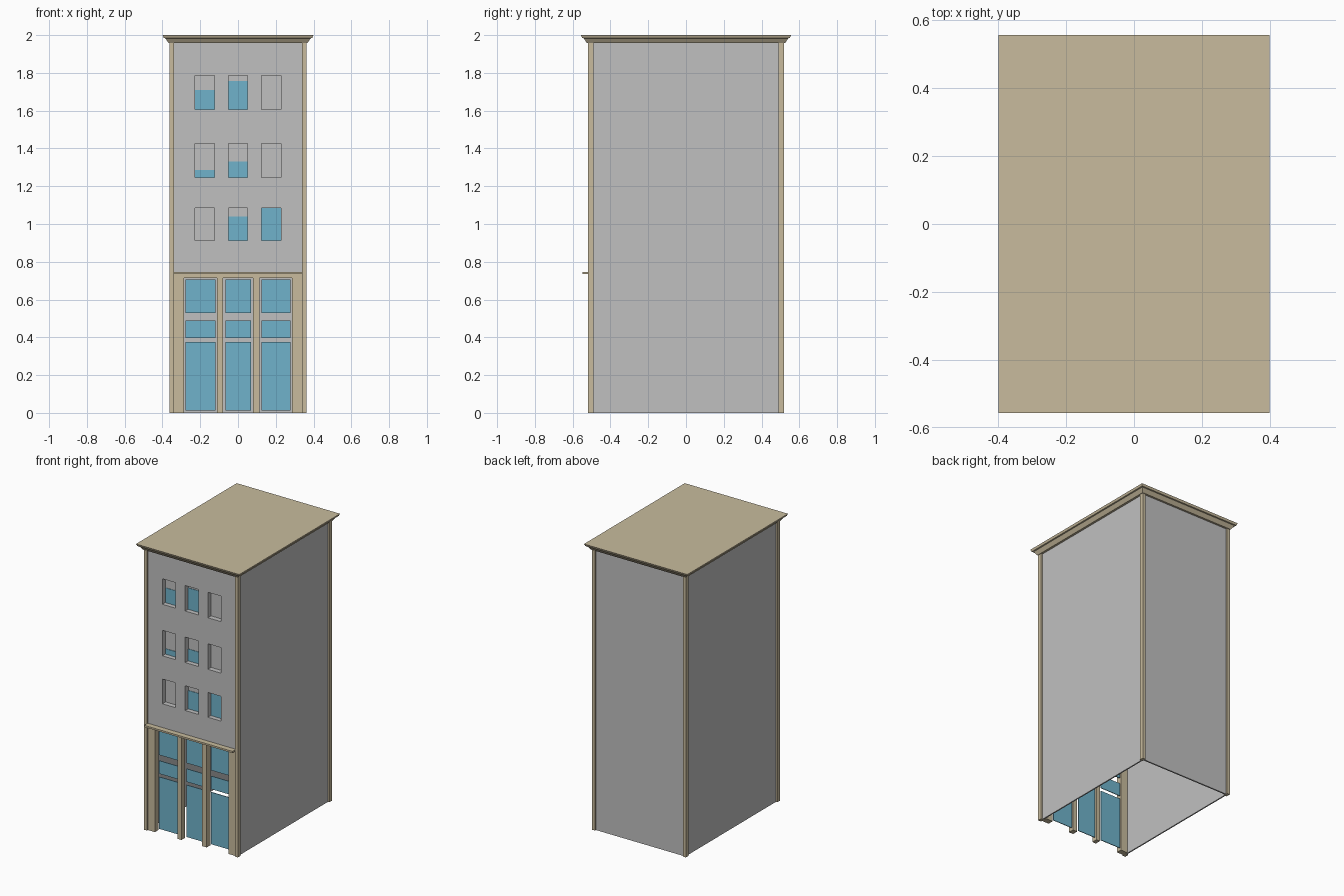
import bpy
import bmesh

if "Cube" in bpy.data.objects:
    bpy.data.objects.remove(bpy.data.objects["Cube"], do_unlink=True)


def material(name, rgb):
    m = bpy.data.materials.new(name)
    m.use_nodes = True
    m.diffuse_color = (*rgb, 1)
    m.node_tree.nodes["Principled BSDF"].inputs["Base Color"].default_value = (*rgb, 1)
    return m


GREY = material("wall grey", (0.53, 0.53, 0.53))
TAN = material("stone tan", (0.58, 0.5, 0.34))
BLUE = material("glass blue", (0.16, 0.45, 0.6))


def finish(name, bm, mat):
    mesh = bpy.data.meshes.new(name)
    bm.to_mesh(mesh)
    bm.free()
    mesh.materials.append(mat)
    ob = bpy.data.objects.new(name, mesh)
    bpy.context.collection.objects.link(ob)
    return ob


def box(name, x, y, z, mat):
    """Box from (min, max) pairs."""
    bm = bmesh.new()
    bmesh.ops.create_cube(bm, size=1)
    for v in bm.verts:
        v.co = [r[0] + (c + 0.5) * (r[1] - r[0]) for c, r in zip(v.co, (x, y, z))]
    return finish(name, bm, mat)


def pierced_wall(name, xs, zs, y, depth, is_hole, mat):
    """Upright sheet on a grid of lines, with open cells, thickened inward."""
    bm = bmesh.new()
    verts = [[bm.verts.new((x, y, z)) for x in xs] for z in zs]
    for j in range(len(zs) - 1):
        for i in range(len(xs) - 1):
            if not is_hole(i, j):
                bm.faces.new((verts[j][i], verts[j][i + 1],
                              verts[j + 1][i + 1], verts[j + 1][i]))
    ob = finish(name, bm, mat)
    mod = ob.modifiers.new("thickness", "SOLIDIFY")
    mod.thickness = depth
    mod.offset = -1
    return ob


HX, HY = 0.363, 0.52      # outer half sizes at the corner posts
FRONT, GLASS = -0.51, -0.475
EAVES = 1.957

# Corner posts
for sx, side in ((-1, "right"), (1, "left")):
    for sy, end in ((-1, "front"), (1, "back")):
        box(f"{end}_{side}_post", sorted((sx * 0.34, sx * HX)),
            sorted((sy * 0.49, sy * HY)), (0, EAVES), TAN)
    # Plain side walls, set back from the posts
    box(f"{side}_wall", sorted((sx * 0.343, sx * 0.352)), (-0.495, 0.495), (0, EAVES), GREY)
box("back_wall", (-0.345, 0.345), (0.5, 0.51), (0, EAVES), GREY)

# Upper facade with nine window openings
cols = ((-0.227, -0.125), (-0.051, 0.051), (0.125, 0.227))
rows = ((0.912, 1.085), (1.247, 1.425), (1.607, 1.785))
xs = [-0.341] + [v for c in cols for v in c] + [0.341]
zs = [0.735] + [v for r in rows for v in r] + [EAVES]
pierced_wall("upper_facade", xs, zs, FRONT, 0.035,
             lambda i, j: i % 2 and j % 2, GREY)
box("window_blinds", (-0.25, 0.25), (GLASS, GLASS + 0.008), (0.89, 1.81), GREY)

# Glass showing under blinds drawn to different heights
glass_tops = ((None, 1.04, 1.085), (1.285, 1.33, None), (1.71, 1.757, None))
for r, tops in enumerate(glass_tops):
    for c, top in enumerate(tops):
        if top:
            box(f"window_glass_{r}_{c}", cols[c], (GLASS - 0.003, GLASS + 0.002),
                (rows[r][0], top), BLUE)

# Shopfront frame with three open bays
bays = ((-0.285, -0.11), (-0.08, 0.08), (0.115, 0.285))
xs = [-0.341] + [v for b in bays for v in b] + [0.341]
pierced_wall("shopfront_frame", xs, (0, 0.715, 0.735), FRONT, 0.04,
             lambda i, j: i % 2 and j == 0, TAN)

# Free-standing panes in each bay
panes_x = ((-0.277, -0.12), (-0.067, 0.07), (0.125, 0.279))
panes_z = ((0.012, 0.375), (0.397, 0.488), (0.528, 0.705))
for c, px in enumerate(panes_x):
    for r, pz in enumerate(panes_z):
        box(f"shop_pane_{c}_{r}", px, (GLASS, GLASS + 0.005), pz, BLUE)

# Ledge above the shopfront
box("shopfront_ledge", (-0.341, 0.341), (-0.548, -0.5), (0.734, 0.746), TAN)

# Flared cornice and flat roof: stacked rectangular rings
bm = bmesh.new()
rings = []
for z, out in ((EAVES, 0.004), (1.983, 0.022), (1.985, 0.03), (2.0, 0.036)):
    x, y = HX + out, HY + out
    rings.append([bm.verts.new((a * x, b * y, z))
                  for a, b in ((-1, -1), (1, -1), (1, 1), (-1, 1))])
for low, high in zip(rings, rings[1:]):
    for k in range(4):
        n = (k + 1) % 4
        bm.faces.new((low[k], low[n], high[n], high[k]))
bm.faces.new(rings[0][::-1])
bm.faces.new(rings[-1])
finish("roof_cornice", bm, TAN)
